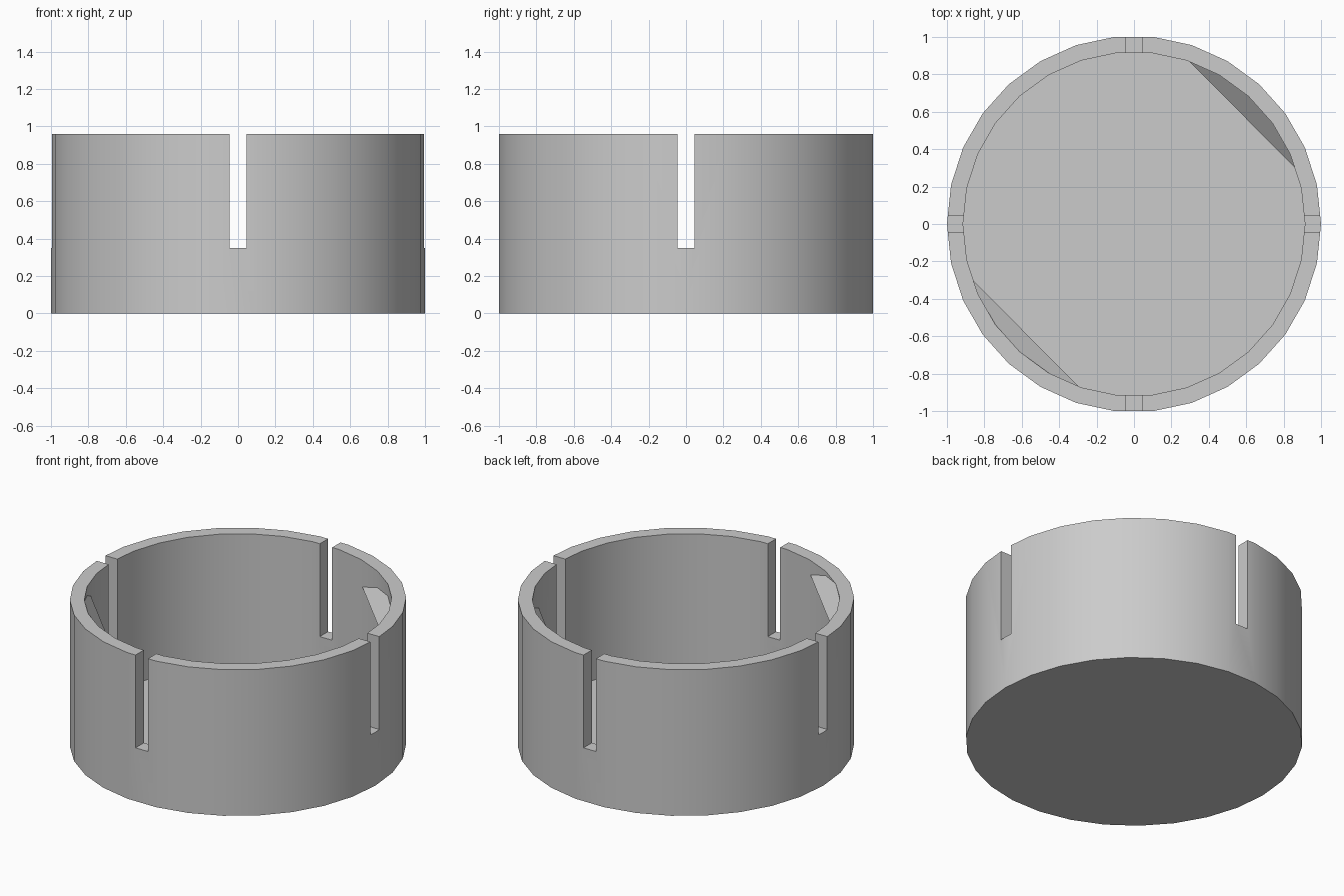
import bpy, bmesh
from math import sin, cos, pi, radians

cube = bpy.data.objects.get("Cube")
if cube:
    bpy.data.objects.remove(cube, do_unlink=True)

SIDES = 30
OUTER, INNER = 1.0, 0.914
HEIGHT, FLOOR = 0.96, 0.087
SLOT_WIDTH, SLOT_Z = 0.09, 0.35
STRETCH = 1 / cos(pi / SIDES)      # flats at front and back reach full depth
CATCH_FACE = 0.82                  # distance of a catch edge from the axis

grey = bpy.data.materials.new("plain_grey")
grey.use_nodes = True
colour = (0.6, 0.6, 0.6, 1)
grey.diffuse_color = colour
grey.node_tree.nodes["Principled BSDF"].inputs["Base Color"].default_value = colour


def ring_point(radius, angle, z):
    return (radius * cos(angle), radius * sin(angle) * STRETCH, z)


def finish(bm, name):
    bmesh.ops.recalc_face_normals(bm, faces=bm.faces)
    mesh = bpy.data.meshes.new(name)
    bm.to_mesh(mesh)
    bm.free()
    obj = bpy.data.objects.new(name, mesh)
    mesh.materials.append(grey)
    bpy.context.collection.objects.link(obj)
    return obj


def activate(obj):
    bpy.ops.object.select_all(action="DESELECT")
    obj.select_set(True)
    bpy.context.view_layer.objects.active = obj


# Cup body: stacked rings from the underside, over the rim, down to the floor
bm = bmesh.new()
profile = [(OUTER, 0), (OUTER, HEIGHT), (INNER, HEIGHT), (INNER, FLOOR)]
rings = [[bm.verts.new(ring_point(r, 2 * pi * i / SIDES, z)) for i in range(SIDES)]
         for r, z in profile]
for low, high in zip(rings, rings[1:]):
    for i in range(SIDES):
        j = (i + 1) % SIDES
        bm.faces.new((low[i], low[j], high[j], high[i]))
bm.faces.new(rings[0])
bm.faces.new(rings[-1])
cup = finish(bm, "cup_body")

# Two crossing bars cut the four slots
activate(cup)
for name, size in (("slot_cutter_x", (3, SLOT_WIDTH)), ("slot_cutter_y", (SLOT_WIDTH, 3))):
    bm = bmesh.new()
    bmesh.ops.create_cube(bm, size=1)
    bmesh.ops.scale(bm, vec=(*size, 1), verts=bm.verts)
    bmesh.ops.translate(bm, vec=(0, 0, SLOT_Z + 0.5), verts=bm.verts)
    cutter = finish(bm, name)
    cutter.hide_render = True
    cut = cup.modifiers.new(name, "BOOLEAN")
    cut.operation = "DIFFERENCE"
    cut.solver = "EXACT"
    cut.object = cutter
    bpy.ops.object.modifier_apply(modifier=cut.name)
    bpy.data.objects.remove(cutter, do_unlink=True)
activate(cup)
bpy.ops.object.shade_smooth_by_angle(angle=radians(30))


# Sloped catches on the inner wall, on opposite sides at different heights
def catch(name, turn, base_z):
    bm = bmesh.new()
    top, bottom = [], []
    for degrees in (18.8, 24, 36, 48, 60, 71.2):
        x, y, z = ring_point(INNER, radians(degrees), base_z)
        rise = max(0, (x + y) * cos(pi / 4) - CATCH_FACE)
        if degrees in (18.8, 71.2):
            rise = 0
        bottom.append(bm.verts.new((x * turn, y * turn, z)))
        top.append(bm.verts.new((x * turn, y * turn, z + rise)) if rise else bottom[-1])
    bm.faces.new(top)
    bm.faces.new(bottom[::-1])
    for i in range(len(top) - 1):
        corners = dict.fromkeys((bottom[i], bottom[i + 1], top[i + 1], top[i]))
        bm.faces.new(list(corners))
    return finish(bm, name)


catch("back_catch", 1, 0.785)
catch("front_catch", -1, 0.865)
